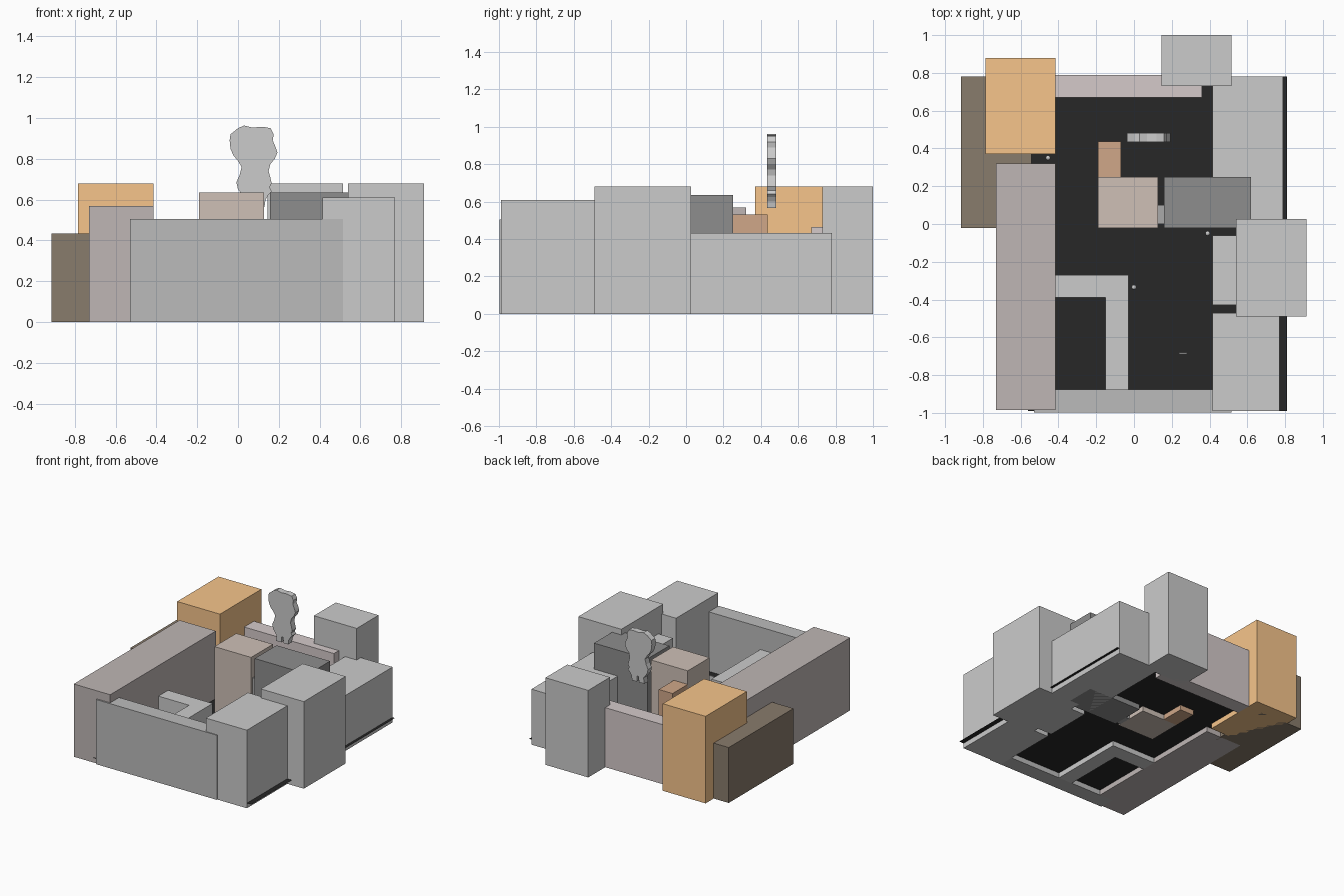
import bpy, bmesh
from mathutils import Matrix


def paint(ob, rgb):
    if rgb:
        m = bpy.data.materials.new(ob.name + "_colour")
        m.diffuse_color = (*rgb, 1)
        ob.data.materials.append(m)


def finish(name, bm, rgb=None):
    bmesh.ops.recalc_face_normals(bm, faces=bm.faces)
    me = bpy.data.meshes.new(name)
    bm.to_mesh(me)
    bm.free()
    ob = bpy.data.objects.new(name, me)
    bpy.context.collection.objects.link(ob)
    paint(ob, rgb)
    return ob


def box(name, x, y, top, rgb=None, base=0.0):
    bm = bmesh.new()
    size = (x[1] - x[0], y[1] - y[0], top - base)
    mid = ((x[0] + x[1]) / 2, (y[0] + y[1]) / 2, (top + base) / 2)
    bmesh.ops.create_cube(bm, size=1, matrix=Matrix.Translation(mid) @ Matrix.Diagonal((*size, 1)))
    return finish(name, bm, rgb)


def prism(name, outline, z0, z1):
    bm = bmesh.new()
    f = bm.faces.new([bm.verts.new((x, y, z0)) for x, y in outline])
    r = bmesh.ops.extrude_face_region(bm, geom=[f])
    for v in r["geom"]:
        if isinstance(v, bmesh.types.BMVert):
            v.co.z = z1
    return finish(name, bm)


# Outer ring of blocks
box("left_back_block", (-0.915, -0.543), (-0.02, 0.78), 0.433, (0.25, 0.20, 0.15))
box("wooden_tower", (-0.785, -0.415), (0.37, 0.88), 0.68, (0.93, 0.56, 0.26))
box("left_wall", (-0.73, -0.415), (-0.985, 0.32), 0.568, (0.52, 0.47, 0.46))
box("front_wall", (-0.53, 0.515), (-0.997, -0.875), 0.505, (0.50, 0.50, 0.50))
box("front_right_block", (0.415, 0.77), (-0.99, -0.47), 0.61)
box("right_tower", (0.54, 0.912), (-0.49, 0.027), 0.68)
box("right_inner_block", (0.415, 0.60), (-0.43, -0.06), 0.47)
box("back_right_block", (0.415, 0.79), (0.0, 0.78), 0.433, (0.65, 0.65, 0.65))
box("back_tower", (0.145, 0.515), (0.73, 1.0), 0.68)
box("back_wall", (-0.415, 0.36), (0.67, 0.79), 0.465, (0.66, 0.59, 0.59))

# Inner blocks
box("centre_dark_block", (0.158, 0.62), (-0.02, 0.25), 0.636, (0.27, 0.27, 0.27))
box("centre_block", (-0.19, 0.127), (-0.02, 0.25), 0.636, (0.62, 0.53, 0.47))
box("centre_link", (0.127, 0.158), (0.0, 0.10), 0.47, (0.40, 0.40, 0.40))
box("centre_step", (-0.19, -0.07), (0.25, 0.437), 0.53, (0.63, 0.39, 0.25))
prism("inner_l_wall", [(-0.415, -0.27), (-0.415, -0.39), (-0.15, -0.39),
                       (-0.15, -0.875), (-0.03, -0.875), (-0.03, -0.27)], 0, 0.33)

# Thin dark floor, slightly above the block bottoms
bm = bmesh.new()
bm.faces.new([bm.verts.new(p + (0.04,)) for p in
              [(-0.56, -0.99), (0.81, -0.99), (0.81, 0.78), (-0.56, 0.78)]])
finish("floor", bm, (0.02, 0.02, 0.02))

# Flat cut-out figure
outline = [(0.0, 0.95), (0.03, 0.963), (0.07, 0.953), (0.12, 0.957), (0.16, 0.95),
           (0.175, 0.92), (0.17, 0.89), (0.185, 0.855), (0.193, 0.83), (0.18, 0.80),
           (0.158, 0.773), (0.15, 0.74), (0.158, 0.71), (0.165, 0.68), (0.155, 0.66),
           (0.165, 0.64), (0.15, 0.625), (0.135, 0.60), (0.13, 0.565), (0.09, 0.565),
           (0.085, 0.61), (0.075, 0.61), (0.07, 0.565), (0.025, 0.565), (0.03, 0.61),
           (0.0, 0.65), (-0.008, 0.685), (0.008, 0.72), (0.018, 0.76), (0.0, 0.79),
           (-0.022, 0.815), (-0.037, 0.85), (-0.041, 0.89), (-0.037, 0.92), (-0.018, 0.935)]
fig = prism("cutout_figure", outline, -0.0235, 0.0235)
fig.data.transform(Matrix.Translation((0, 0.457, 0)) @ Matrix.Rotation(1.5707963, 4, 'X'))

# Small markers on the floor
for i, (x, y) in enumerate([(-0.455, 0.35), (0.39, -0.05), (0.0, -0.335)]):
    bm = bmesh.new()
    bmesh.ops.create_uvsphere(bm, u_segments=12, v_segments=8, radius=0.013,
                              matrix=Matrix.Translation((x, y, 0.12)))
    finish(f"marker_{i + 1}", bm)
box("small_card", (0.238, 0.28), (-0.689, -0.681), 0.12, base=0.07)
